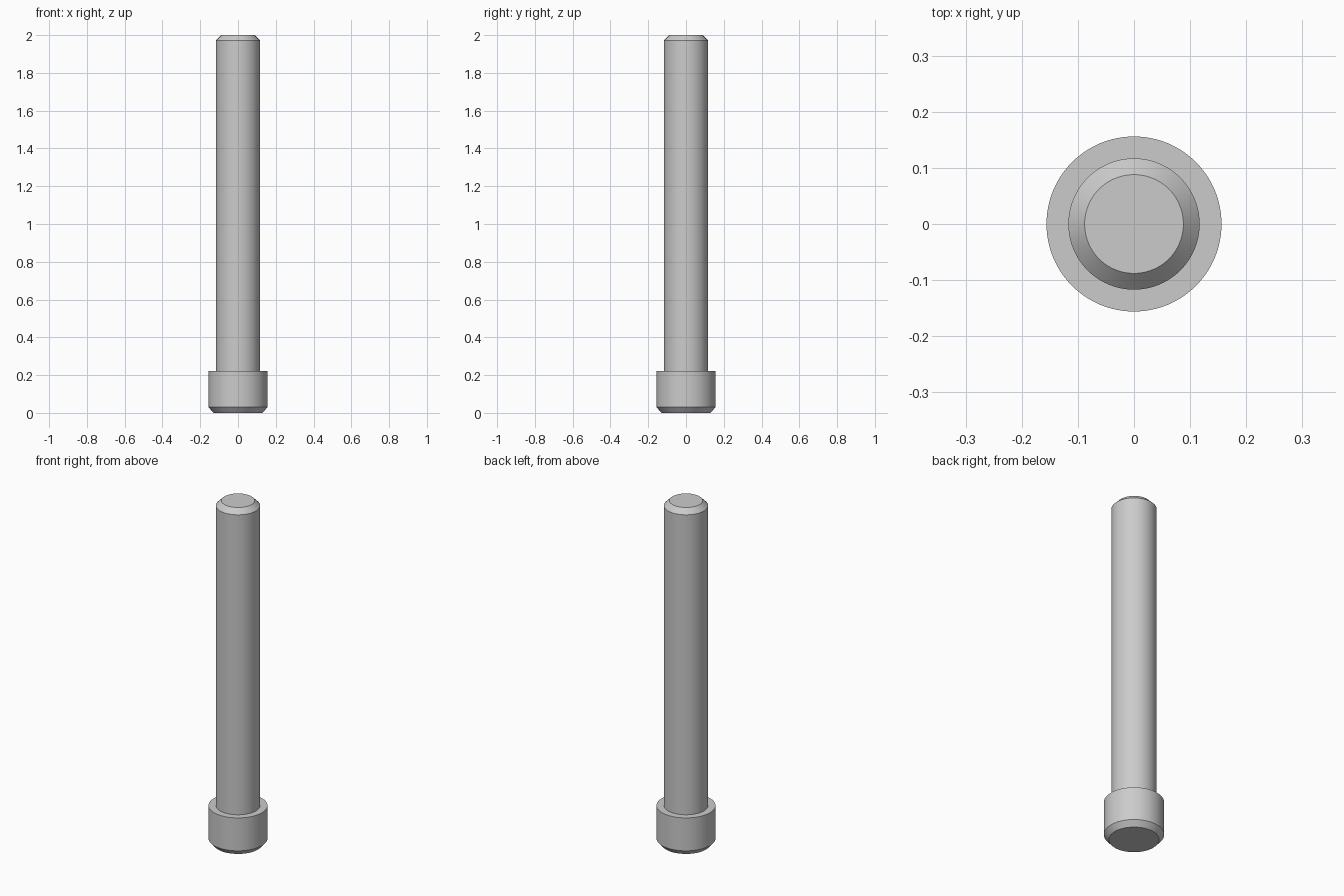
import bpy, bmesh, math

SEGMENTS = 96

cube = bpy.data.objects.get("Cube")
if cube:
    bpy.data.objects.remove(cube, do_unlink=True)

# Plain grey finish
grey = bpy.data.materials.new("light_grey")
grey.use_nodes = True
colour = (0.6, 0.6, 0.6, 1)
grey.diffuse_color = colour
grey.node_tree.nodes["Principled BSDF"].inputs["Base Color"].default_value = colour


def turned_part(name, profile):
    """Spin a (radius, height) profile around z."""
    bm = bmesh.new()
    verts = [bm.verts.new((r, 0, z)) for r, z in profile]
    edges = [bm.edges.new(pair) for pair in zip(verts, verts[1:])]
    bmesh.ops.spin(bm, geom=verts + edges, cent=(0, 0, 0), axis=(0, 0, 1),
                   angle=math.tau, steps=SEGMENTS, use_duplicate=False)
    bmesh.ops.remove_doubles(bm, verts=bm.verts, dist=1e-5)
    bmesh.ops.recalc_face_normals(bm, faces=bm.faces)
    mesh = bpy.data.meshes.new(name)
    bm.to_mesh(mesh)
    bm.free()
    mesh.materials.append(grey)
    obj = bpy.data.objects.new(name, mesh)
    bpy.context.collection.objects.link(obj)
    bpy.ops.object.select_all(action="DESELECT")
    obj.select_set(True)
    bpy.context.view_layer.objects.active = obj
    bpy.ops.object.shade_smooth_by_angle(angle=math.radians(25))
    return obj


# Head: chamfered lower rim, flat shoulder that meets the shaft
turned_part("head", [(0, 0), (0.13, 0), (0.156, 0.03), (0.156, 0.222), (0.117, 0.222)])

# Shaft: straight, with a chamfered flat tip
turned_part("shaft", [(0.117, 0.222), (0.117, 1.971), (0.088, 2), (0, 2)])
